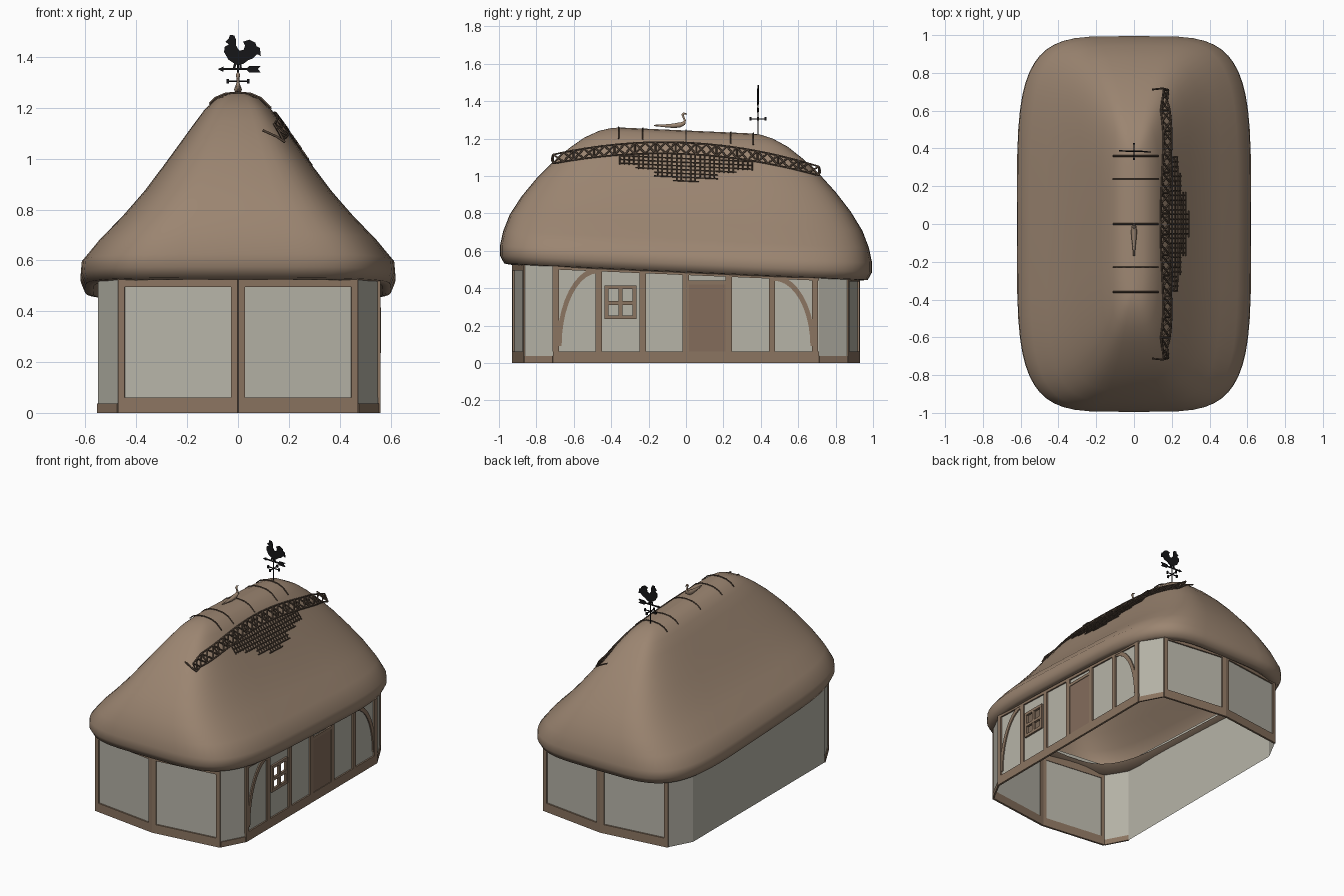
import bpy, bmesh, math
from mathutils import Vector

if "Cube" in bpy.data.objects:
    bpy.data.objects.remove(bpy.data.objects["Cube"])

TILT = 0.045  # the whole roof sinks slightly towards the back


def material(name, r, g, b):
    m = bpy.data.materials.new(name)
    m.diffuse_color = (r, g, b, 1)
    m.use_nodes = True
    m.node_tree.nodes["Principled BSDF"].inputs["Base Color"].default_value = m.diffuse_color
    return m


THATCH = material("thatch", .33, .235, .165)
PLASTER = material("plaster", .47, .455, .39)
TIMBER = material("timber", .26, .178, .12)
DOOR = material("door_wood", .23, .15, .105)
TWIG = material("dark_twig", .085, .058, .04)
IRON = material("black_iron", .008, .008, .009)


def finish(name, bm, mat, smooth=False):
    bmesh.ops.recalc_face_normals(bm, faces=bm.faces)
    me = bpy.data.meshes.new(name)
    bm.to_mesh(me)
    bm.free()
    ob = bpy.data.objects.new(name, me)
    bpy.context.collection.objects.link(ob)
    me.materials.append(mat)
    for p in me.polygons:
        p.use_smooth = smooth
    return ob


def prism(bm, pts, offset):
    """Extruded polygon from 3D points."""
    lo = [bm.verts.new(p) for p in pts]
    hi = [bm.verts.new(Vector(p) + offset) for p in pts]
    bm.faces.new(lo)
    bm.faces.new(hi[::-1])
    n = len(pts)
    for i in range(n):
        bm.faces.new((lo[i], lo[(i + 1) % n], hi[(i + 1) % n], hi[i]))


def tubes(name, paths, radius, mat):
    """Thin rods; path points are (x, y, z) or (x, y, z, radius factor)."""
    cu = bpy.data.curves.new(name, 'CURVE')
    cu.dimensions = '3D'
    cu.bevel_depth = radius
    cu.bevel_resolution = 1
    cu.use_fill_caps = True
    for path in paths:
        sp = cu.splines.new('POLY')
        sp.points.add(len(path) - 1)
        for q, p in zip(sp.points, path):
            q.co = (p[0], p[1], p[2], 1)
            q.radius = p[3] if len(p) > 3 else 1
    cu.materials.append(mat)
    ob = bpy.data.objects.new(name, cu)
    bpy.context.collection.objects.link(ob)
    bpy.ops.object.select_all(action='DESELECT')
    ob.select_set(True)
    bpy.context.view_layer.objects.active = ob
    bpy.ops.object.convert(target='MESH')


# ---- thatched roof: stacked rounded-rectangle rings (height, half width, half length)
RINGS = [(.52, .52, .87), (.482, .57, .93), (.488, .603, .972), (.53, .62, .995), (.58, .616, .995),
         (.66, .55, .978), (.75, .462, .943), (.85, .375, .88), (.95, .30, .80), (1.04, .235, .715),
         (1.12, .178, .625), (1.18, .134, .545), (1.22, .092, .465), (1.238, .05, .40), (1.243, .004, .35)]
SIDES = 56


def power(v, e):
    return math.copysign(abs(v) ** e, v)


bm = bmesh.new()
loops = []
for zc, a, b in RINGS:
    e = 2 / (4.4 - .6 * max(0, zc - .6))
    loop = []
    for i in range(SIDES):
        t = math.tau * i / SIDES
        y = b * power(math.sin(t), e)
        loop.append(bm.verts.new((a * power(math.cos(t), e), y, zc - TILT * y)))
    loops.append(loop)
for lo, hi in zip(loops, loops[1:]):
    for i in range(SIDES):
        j = (i + 1) % SIDES
        bm.faces.new((lo[i], lo[j], hi[j], hi[i]))
bm.faces.new(loops[-1])
finish("thatched_roof", bm, THATCH, True)

# ---- walls: plan outline, counter-clockwise from the middle of the front
PLAN = [Vector(p) for p in [(0, -.92, 0), (.47, -.86, 0), (.55, -.71, 0), (.55, .71, 0), (.47, .86, 0),
                            (0, .92, 0), (-.47, .86, 0), (-.55, .71, 0), (-.55, -.71, 0), (-.47, -.86, 0)]]
FRONT_R, CHAMF_FR, RIGHT, CHAMF_BR, BACK_R, BACK_L, CHAMF_FL, FRONT_L = 0, 1, 2, 3, 4, 5, 8, 9


def on_wall(k, u, z):
    """Point on wall k, u measured from the wall's middle."""
    A, B = PLAN[k], PLAN[(k + 1) % 10]
    return (A + B) / 2 + (B - A).normalized() * u + Vector((0, 0, z))


def half(k):
    return (PLAN[(k + 1) % 10] - PLAN[k]).length / 2


def slab(bm, k, pts, depth=.01):
    d = (PLAN[(k + 1) % 10] - PLAN[k]).normalized()
    n = Vector((d.y, -d.x, 0))
    prism(bm, [on_wall(k, u, z) - n * .004 for u, z in pts], n * (depth + .004))


def rect(bm, k, u0, u1, z0, z1, depth=.01):
    slab(bm, k, [(u0, z0), (u1, z0), (u1, z1), (u0, z1)], depth)


WY0, WY1, WZ0, WZ1 = -.425, -.275, .245, .405  # window opening
bm = bmesh.new()
for k in range(10):
    h = half(k)
    cells = [(-h, h, 0, None)]
    if k == RIGHT:
        cells = [(-h, WY0, 0, None), (WY1, h, 0, None), (WY0, WY1, 0, WZ0), (WY0, WY1, WZ1, None)]
    for u0, u1, z0, z1 in cells:
        corners = [on_wall(k, u0, z0), on_wall(k, u1, z0), on_wall(k, u1, 0), on_wall(k, u0, 0)]
        for c in corners[2:]:
            c.z = z1 if z1 else .56 - TILT * c.y
        bm.faces.new([bm.verts.new(c) for c in corners])
finish("plaster_walls", bm, PLASTER)

# timber frames on front and back gables
bm = bmesh.new()
for k in (FRONT_L, FRONT_R, BACK_R, BACK_L):
    h = half(k)
    top = .495 if k in (FRONT_L, FRONT_R) else .435
    rect(bm, k, -h, h, 0, .06)
    rect(bm, k, -h, h, top, top + .06)
    for s in (-1, 1):
        rect(bm, k, min(s * h, s * (h - .026)), max(s * h, s * (h - .026)), .06, top)
finish("gable_timbers", bm, TIMBER)

# sill strips on the corner walls
bm = bmesh.new()
for k in (CHAMF_FR, CHAMF_BR, CHAMF_FL):
    rect(bm, k, -half(k), half(k), 0, .037, .006)
finish("corner_sills", bm, TIMBER)

# timber frame on the long right wall
bm = bmesh.new()
rect(bm, RIGHT, -.71, .71, 0, .062)
slab(bm, RIGHT, [(-.71, .50), (.71, .44), (.71, .50), (-.71, .56)])
for c in (-.697, -.467, -.232, -.002, .228, .46, .69):
    rect(bm, RIGHT, c - .017, c + .017, .06, .51 - TILT * c)
rect(bm, RIGHT, .01, .215, .42, .44)
finish("side_timbers", bm, TIMBER)

bm = bmesh.new()
for s in (-1, 1):
    arc = [math.pi / 2 * i / 10 for i in range(11)]
    zt = .42 if s < 0 else .38
    outer = [(s * (.69 - .22 * (1 - math.cos(t))), .09 + zt * math.sin(t)) for t in arc]
    inner = [(s * (.665 - .195 * (1 - math.cos(t))), .09 + (zt - .03) * math.sin(t)) for t in arc]
    slab(bm, RIGHT, outer + inner[::-1], .008)
finish("curved_braces", bm, TIMBER)

bm = bmesh.new()
rect(bm, RIGHT, .012, .212, .04, .42, .006)
finish("door", bm, DOOR)

# open four-light window
bm = bmesh.new()
for u in (-.425, -.35, -.275):
    rect(bm, RIGHT, u - .01, u + .01, .235, .415, .012)
for z in (.245, .32, .405):
    rect(bm, RIGHT, -.435, -.265, z - .01, z + .01, .013)
finish("window_frame", bm, TIMBER)


# ---- woven twig ornament lying on the right slope
def on_roof(y, zc):
    for (z0, a0, b0), (z1, a1, b1) in zip(RINGS[4:], RINGS[5:]):
        if z0 <= zc <= z1:
            f = (zc - z0) / (z1 - z0)
            a, b = a0 + f * (a1 - a0), b0 + f * (b1 - b0)
            r = min(abs(y) / b, .92)
            return (a * (1 - r ** 4.1) ** (1 / 4.1) + .004, y, zc - TILT * y + .003)


def upper(y):
    return 1.175 - .19 * y * y


def lower(y):
    return 1.115 - .165 * y * y


N = 26
ys = [-.71 + 1.42 * i / N for i in range(N + 1)]
paths = [[on_roof(y, upper(y)) for y in ys], [on_roof(y, lower(y)) for y in ys]]
for y0, y1 in zip(ys, ys[1:]):
    paths.append([on_roof(y0, upper(y0)), on_roof((y0 + y1) / 2, (upper(y0) + lower(y1)) / 2), on_roof(y1, lower(y1))])
    paths.append([on_roof(y0, lower(y0)), on_roof((y0 + y1) / 2, (lower(y0) + upper(y1)) / 2), on_roof(y1, upper(y1))])
for y in ys[::2]:
    paths.append([on_roof(y, upper(y)), on_roof(y, lower(y))])
for s in (-1, 1):  # curled tips
    x, y, z = on_roof(s * .71, lower(.71))
    paths.append([(x, y, z), (x - .03, s * .718, z + .02), (x - .085, s * .712, z + .045)])
tubes("ridge_lattice", paths, .005, TWIG)

STEPS = [(.07, .97), (.17, .995), (.27, 1.025), (.355, 1.055)]  # half width, lowest height
paths = []
for i in range(-14, 15):
    y = i * .0253
    low = next(z for w, z in STEPS if abs(y) <= w)
    paths.append([on_roof(y, lower(y)), on_roof(y, 1.045), on_roof(y, low)])
for j in range(7):
    zc = .97 + j * .02
    w = max(w for w, z in STEPS if z <= zc + .006)
    paths.append([on_roof(w * t / 6, zc) for t in range(-6, 7)])
tubes("thatch_netting", paths, .004, TWIG)

# rods bent over the ridge
prof = [(-.112, 1.2), (-.088, 1.222), (-.05, 1.238), (0, 1.243), (.05, 1.238), (.088, 1.222), (.13, 1.182)]
tubes("ridge_rods", [[(x, y, z - TILT * y + .002) for x, z in prof] for y in (-.36, -.23, 0, .24, .36)], .004, TWIG)

# straw bird on the ridge
R = .016
bird = [(-.17, 1.27, .25), (-.12, 1.268, .5), (-.07, 1.268, .85), (-.035, 1.272, 1), (-.012, 1.281, .75),
        (-.006, 1.298, .4), (-.014, 1.315, .35), (-.018, 1.328, .5), (-.012, 1.335, .4), (.006, 1.331, .1)]
tubes("ridge_bird", [[(0, y, z, r) for y, z, r in bird]], R, THATCH)

# ---- weather vane
VY = .385
COCK = [(-.05, 1.46), (-.036, 1.473), (-.032, 1.487), (-.015, 1.485), (-.008, 1.468), (-.008, 1.445),
        (.005, 1.425), (.022, 1.428), (.028, 1.445), (.02, 1.46), (.045, 1.468), (.068, 1.456), (.073, 1.442),
        (.086, 1.436), (.09, 1.404), (.075, 1.411), (.06, 1.395), (.04, 1.387), (.02, 1.372), (-.008, 1.37),
        (-.038, 1.39), (-.055, 1.42), (-.052, 1.44), (-.036, 1.45)]
ARROW = [(-.08, 1.352), (-.058, 1.362), (-.058, 1.356), (.035, 1.356), (.045, 1.365), (.09, 1.365), (.078, 1.352),
         (.09, 1.339), (.045, 1.339), (.035, 1.348), (-.058, 1.348), (-.058, 1.342)]
bm = bmesh.new()
for shape in (COCK, ARROW, [(-.022, 1.35), (-.012, 1.35), (-.004, 1.38), (-.014, 1.38)],
              [(.008, 1.35), (.016, 1.35), (.012, 1.38), (.003, 1.38)]):
    prism(bm, [(x, VY - .003 - .04 * x, z) for x, z in shape], Vector((0, .006, 0)))
finish("weathercock", bm, IRON)
tubes("vane_stem", [[(0, VY, 1.2), (0, VY, 1.37)], [(-.04, VY, 1.305), (.04, VY, 1.305)],
                    [(0, VY - .04, 1.305), (0, VY + .04, 1.305)]], .0035, IRON)
bm = bmesh.new()
for dx, dy in ((.04, 0), (-.04, 0), (0, .04), (0, -.04)):  # small end plates
    prism(bm, [(dx - .005, VY + dy - .005, 1.296), (dx + .005, VY + dy - .005, 1.296),
               (dx + .005, VY + dy + .005, 1.296), (dx - .005, VY + dy + .005, 1.296)], Vector((0, 0, .018)))
finish("vane_pointers", bm, IRON)
